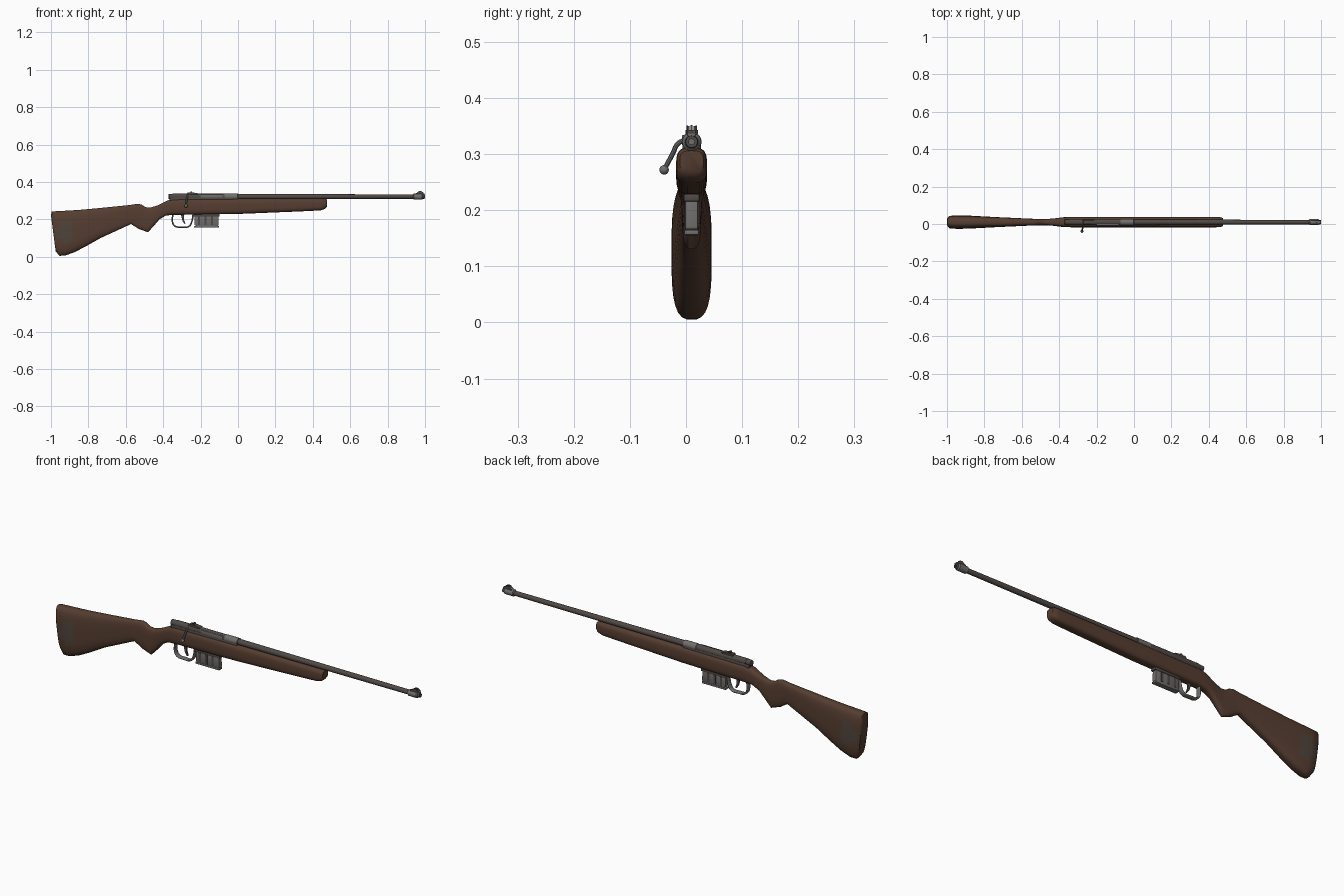
import bpy, bmesh, math
from mathutils import Vector

if "Cube" in bpy.data.objects:
    bpy.data.objects.remove(bpy.data.objects["Cube"])

YC = 0.01      # centre plane of the body
ZB = 0.322     # bore height


def mat(name, rgb):
    m = bpy.data.materials.new(name)
    m.diffuse_color = (*rgb, 1)
    m.use_nodes = True
    m.node_tree.nodes["Principled BSDF"].inputs["Base Color"].default_value = m.diffuse_color
    return m


WOOD = mat("dark_walnut", (0.092, 0.047, 0.030))
WORN = mat("worn_wood", (0.078, 0.057, 0.045))
DARK = mat("dark_gunmetal", (0.080, 0.068, 0.061))
STEEL = mat("grey_steel", (0.165, 0.160, 0.155))


def finish(name, bm, *mats, angle=35):
    bmesh.ops.recalc_face_normals(bm, faces=bm.faces)
    me = bpy.data.meshes.new(name)
    bm.to_mesh(me)
    bm.free()
    ob = bpy.data.objects.new(name, me)
    bpy.context.collection.objects.link(ob)
    for m in mats:
        me.materials.append(m)
    smooth(ob, angle)
    return ob


def smooth(ob, angle=35):
    bpy.ops.object.select_all(action='DESELECT')
    ob.select_set(True)
    bpy.context.view_layer.objects.active = ob
    bpy.ops.object.shade_smooth_by_angle(angle=math.radians(angle))


def loft(bm, rings):
    vs = [[bm.verts.new(p) for p in r] for r in rings]
    n = len(vs[0])
    for a, b in zip(vs, vs[1:]):
        for i in range(n):
            bm.faces.new((a[i], a[(i + 1) % n], b[(i + 1) % n], b[i]))
    bm.faces.new(vs[0])
    bm.faces.new(vs[-1])


def turned(name, prof, m, z=ZB, n=20):
    """Round part along x from (x, radius) pairs."""
    bm = bmesh.new()
    loft(bm, [[(x, YC + r * math.cos(2 * math.pi * i / n), z + r * math.sin(2 * math.pi * i / n))
               for i in range(n)] for x, r in prof])
    return finish(name, bm, m)


def plate(name, outline, half, m, y=YC, bevel=0.0):
    """Side outline (x, z) extruded across y."""
    bm = bmesh.new()
    loft(bm, [[(x, y + s * half, z) for x, z in outline] for s in (-1, 1)])
    if bevel:
        bmesh.ops.bevel(bm, geom=bm.edges[:], offset=bevel, segments=2, affect='EDGES', profile=0.5)
    return finish(name, bm, m)


def box(name, x0, x1, z0, z1, half, m, y=YC, bevel=0.0):
    return plate(name, [(x0, z0), (x1, z0), (x1, z1), (x0, z1)], half, m, y, bevel)


def tube(name, pts, depth, m, extrude=0.0):
    """Swept curve; with extrude it is a ribbon drawn in the x-z plane."""
    cu = bpy.data.curves.new(name, 'CURVE')
    cu.dimensions = '2D' if extrude else '3D'
    cu.bevel_depth, cu.bevel_resolution, cu.extrude = depth, 3, extrude
    cu.use_fill_caps = not extrude
    sp = cu.splines.new('BEZIER')
    sp.bezier_points.add(len(pts) - 1)
    for b, p in zip(sp.bezier_points, pts):
        b.co = (p[0], p[1], 0) if extrude else p
        b.handle_left_type = b.handle_right_type = 'AUTO'
    sp.resolution_u = 6
    ob = bpy.data.objects.new(name, cu)
    bpy.context.collection.objects.link(ob)
    if extrude:
        ob.rotation_euler = (math.pi / 2, 0, 0)
        ob.location.y = YC
    cu.materials.append(m)
    bpy.ops.object.select_all(action='DESELECT')
    ob.select_set(True)
    bpy.context.view_layer.objects.active = ob
    bpy.ops.object.convert(target='MESH')
    smooth(bpy.context.view_layer.objects.active)


# Stock: slanted stations (x top, z top, x bottom, z bottom, half width)
stations = [
    (-1.0, .222, -.975, .03, .026), (-.996, .243, -.955, .005, .034),
    (-.96, .245, -.925, .006, .036), (-.90, .248, -.875, .024, .035),
    (-.84, .252, -.82, .052, .032), (-.74, .261, -.735, .100, .027),
    (-.58, .277, -.572, .175, .0195), (-.535, .284, -.548, .160, .018),
    (-.515, .279, -.533, .150, .018), (-.495, .266, -.482, .131, .017),
    (-.47, .263, -.457, .157, .017), (-.43, .275, -.42, .200, .020),
    (-.375, .302, -.385, .221, .026), (-.34, .308, -.34, .224, .0275),
    (0, .311, 0, .229, .0275), (.34, .312, .34, .243, .0275),
    (.44, .312, .44, .248, .0275), (.468, .311, .465, .256, .026),
    (.475, .306, .475, .268, .021)]
N = 28
rings = []
for xt, zt, xb, zb, w in stations:
    ring = []
    for i in range(N):
        a = 2 * math.pi * (i + .5) / N
        c, s = math.cos(a), math.sin(a)
        e = 2 / 3.2
        u = math.copysign(abs(c) ** e, c)
        t = (math.copysign(abs(s) ** e, s) + 1) / 2
        ring.append((xb + (xt - xb) * t, YC + w * u, zb + (zt - zb) * t))
    rings.append(ring)
bm = bmesh.new()
loft(bm, rings)
# Worn patch on both cheeks of the butt
for f in bm.faces:
    c = f.calc_center_median()
    if -.965 < c.x < -.89 and .08 < c.z < .19 and abs(c.y - YC) > .03:
        f.material_index = 1
finish("stock", bm, WOOD, WORN, angle=50)

# Barrel with muzzle crown and bore recess
turned("barrel", [(-.02, .0145), (.3, .0135), (.995, .0115), (1.0, .0105), (1.0, .005), (.97, .005)], DARK)
# Receiver, bolt and lighter receiver ring
turned("receiver", [(-.345, .0165), (-.02, .0165)], DARK)
turned("bolt_shroud", [(-.372, .010), (-.370, .014), (-.345, .0155), (-.338, .012)], DARK)
turned("receiver_ring", [(-.073, .016), (-.071, .0178), (-.002, .0178), (0, .0145)], STEEL)
box("receiver_base", -.365, .0, .295, .318, .0165, DARK, bevel=.002)
box("ejection_port", -.20, -.08, .316, .334, .006, STEEL, y=YC - .0115, bevel=.002)

# Bolt handle and knob
tube("bolt_handle", [(-.272, YC - .010, .326), (-.272, -.014, .319), (-.275, -.024, .300),
                     (-.278, -.037, .276)], .0045, STEEL)
bm = bmesh.new()
bmesh.ops.create_uvsphere(bm, u_segments=16, v_segments=10, radius=.0085)
bmesh.ops.translate(bm, vec=Vector((-.278, -.039, .272)), verts=bm.verts)
finish("bolt_knob", bm, STEEL)

# Rear sight
plate("rear_sight_base", [(-.275, .334), (-.21, .334), (-.21, .339), (-.235, .343), (-.27, .343)], .011, DARK)
for s in (-1, 1):
    box("rear_sight_leaf", -.255, -.245, .34, .350, .0025, DARK, y=YC + s * .006)

# Front sight: collar, ramp, post and two ears
turned("front_sight_collar", [(.936, .012), (.94, .0165), (.985, .0165), (.99, .012)], STEEL)
plate("front_sight_ramp", [(.932, .332), (.998, .332), (.998, .338), (.972, .343), (.955, .341)], .007, STEEL)
box("front_sight_post", .970, .980, .338, .352, .0018, DARK)
for s in (-1, 1):
    plate("front_sight_ear", [(.945, .335), (.992, .335), (.992, .344), (.978, .351), (.968, .351)],
          .0015, DARK, y=YC + s * .008)

# Trigger guard and trigger
tube("trigger_guard", [(-.349, .226), (-.350, .185), (-.338, .165), (-.300, .159), (-.262, .163),
                       (-.249, .182), (-.240, .226)], .004, STEEL, extrude=.008)
plate("trigger", [(-.305, .226), (-.290, .226), (-.289, .200), (-.281, .178), (-.286, .176),
                  (-.297, .192), (-.301, .208)], .004, DARK)

# Magazine with floor plate and side ribs
plate("magazine", [(-.232, .232), (-.105, .232), (-.103, .168), (-.115, .160), (-.215, .160), (-.232, .170)],
      .0115, STEEL, bevel=.002)
box("magazine_floor", -.234, -.102, .156, .165, .013, STEEL, bevel=.002)
box("magazine_collar", -.240, -.098, .216, .229, .014, DARK, bevel=.002)
for s in (-1, 1):
    for x in (-.215, -.180, -.145):
        box("magazine_rib", x, x + .012, .17, .215, .0015, DARK, y=YC + s * .0115)
